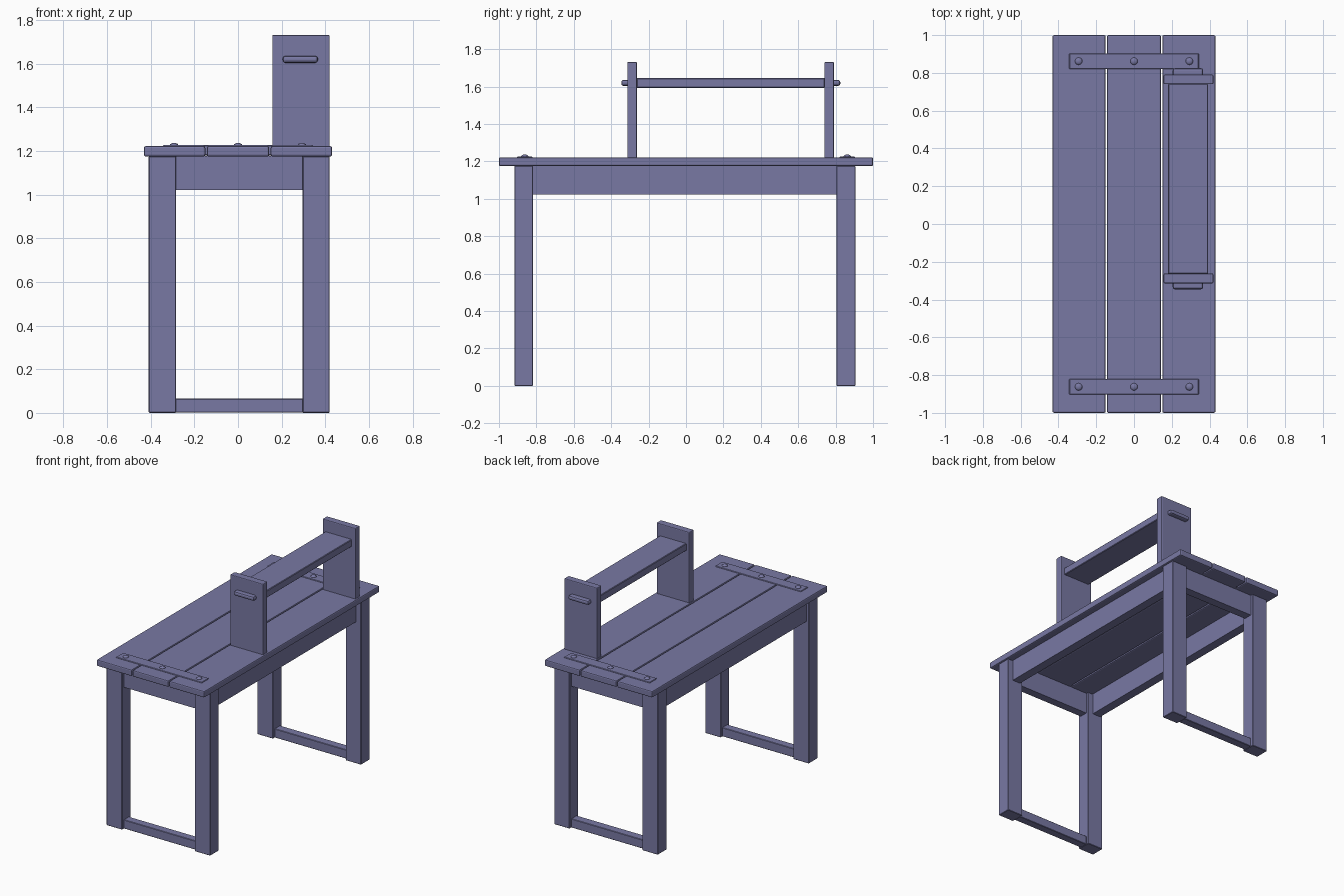
import bpy, bmesh
from mathutils import Matrix

if "Cube" in bpy.data.objects:
    bpy.data.objects.remove(bpy.data.objects["Cube"])

mat = bpy.data.materials.new("painted_wood")
mat.diffuse_color = (0.19, 0.19, 0.37, 1)
mat.use_nodes = True
mat.node_tree.nodes["Principled BSDF"].inputs["Base Color"].default_value = mat.diffuse_color


def finish(name, bm):
    mesh = bpy.data.meshes.new(name)
    bm.to_mesh(mesh)
    bm.free()
    mesh.materials.append(mat)
    ob = bpy.data.objects.new(name, mesh)
    bpy.context.collection.objects.link(ob)
    return ob


def box(name, x, y, z, bevel=0.0, segments=1):
    """Box from (min, max) ranges, with an optional edge bevel."""
    bm = bmesh.new()
    bmesh.ops.create_cube(bm, size=1)
    for v in bm.verts:
        v.co = [r[0] if c < 0 else r[1] for c, r in zip(v.co, (x, y, z))]
    ob = finish(name, bm)
    if bevel:
        mod = ob.modifiers.new("edges", 'BEVEL')
        mod.width = bevel
        mod.segments = segments
    return ob


# Table top: three planks with narrow gaps
for i, x in enumerate([(-0.431, -0.150), (-0.143, 0.143), (0.150, 0.431)]):
    box(f"top_plank_{i + 1}", x, (-1, 1), (1.175, 1.222), 0.008, 2)

# Legs
leg_x = {"left": (-0.409, -0.284), "right": (0.296, 0.420)}
leg_y = {"front": (-0.917, -0.818), "back": (0.804, 0.906)}
for sx, x in leg_x.items():
    for sy, y in leg_y.items():
        box(f"{sy}_{sx}_leg", x, y, (0, 1.176), 0.003)

# Side aprons, slightly recessed from the leg faces
for sx, x in leg_x.items():
    box(f"{sx}_apron", (x[0] + 0.02, x[1] - 0.04), (-0.82, 0.806), (1.022, 1.176))

# End aprons, floor stretchers, and top cleats with screws
for sy, y in leg_y.items():
    box(f"{sy}_apron", (-0.286, 0.298), (y[0] + 0.02, y[1] - 0.02), (1.022, 1.176))
    box(f"{sy}_stretcher", (-0.286, 0.298), (y[0] + 0.02, y[1] - 0.02), (0.001, 0.065), 0.003)
    c = 0.862 if sy == "back" else -0.862
    box(f"{sy}_cleat", (-0.343, 0.343), (c - 0.041, c + 0.041), (1.18, 1.227), 0.003)
    for i, x in enumerate((-0.293, 0, 0.293)):
        bm = bmesh.new()
        bmesh.ops.create_uvsphere(bm, u_segments=12, v_segments=8, radius=1,
                                  matrix=Matrix.Translation((x, c, 1.226)) @ Matrix.Diagonal((0.02, 0.02, 0.011, 1)))
        for f in bm.faces:
            f.smooth = True
        finish(f"{sy}_screw_{i + 1}", bm)

# Raised shelf: two uprights, a board, and tenons poking through
for name, y in (("front", (-0.314, -0.262)), ("back", (0.740, 0.791))):
    box(f"{name}_shelf_upright", (0.157, 0.420), y, (1.215, 1.732), 0.006, 2)
box("shelf_board", (0.180, 0.392), (-0.264, 0.742), (1.593, 1.646), 0.004)
box("shelf_tenon", (0.205, 0.366), (-0.346, 0.825), (1.604, 1.636), 0.012, 2)
